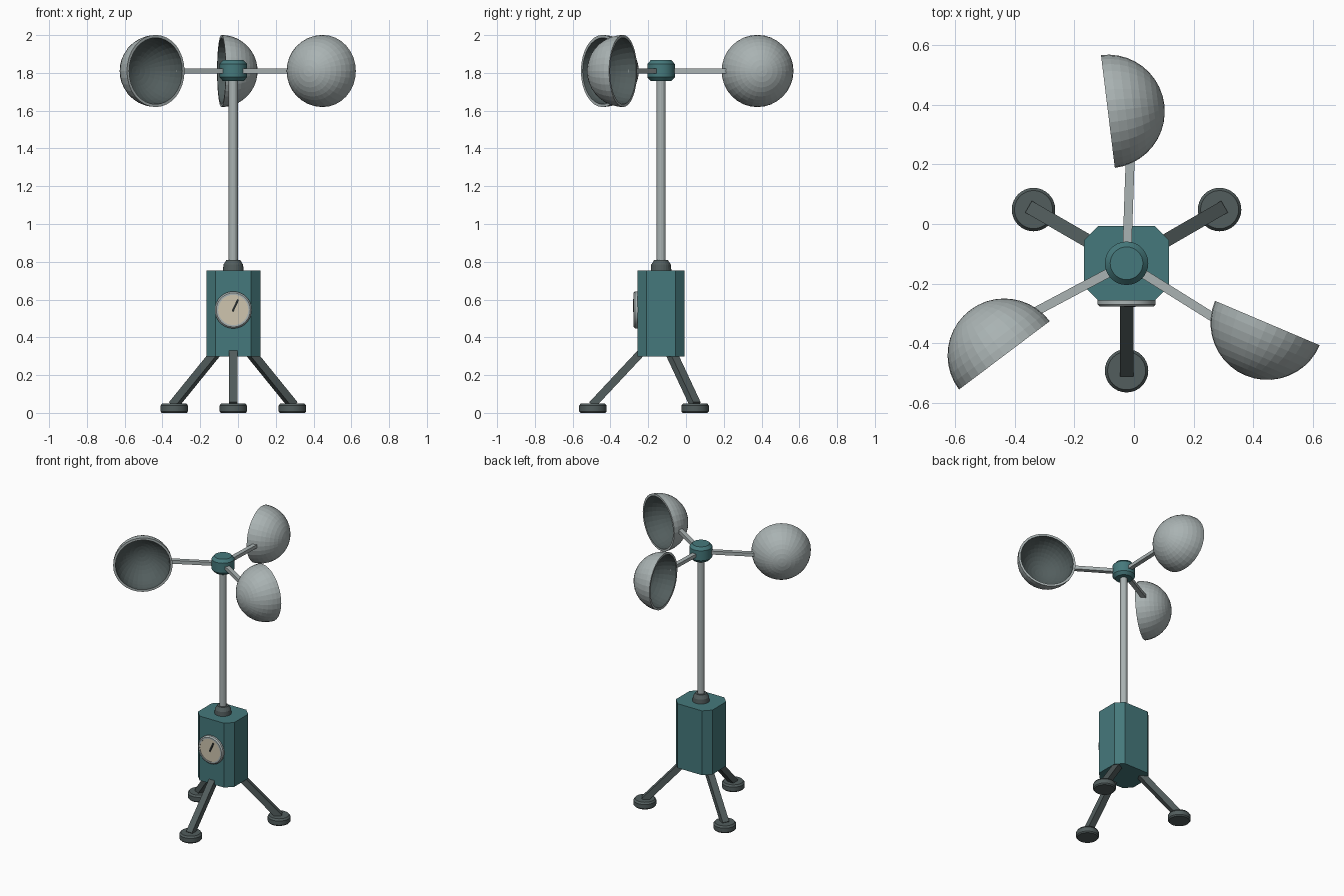
import bpy, bmesh
from math import sin, cos, pi, radians
from mathutils import Matrix, Vector

cube = bpy.data.objects.get("Cube")
if cube:
    bpy.data.objects.remove(cube, do_unlink=True)


def material(name, rgb):
    m = bpy.data.materials.new(name)
    m.use_nodes = True
    m.diffuse_color = (*rgb, 1)
    m.node_tree.nodes["Principled BSDF"].inputs["Base Color"].default_value = (*rgb, 1)
    return m


TEAL = material("teal paint", (0.06, 0.19, 0.2))
METAL = material("light grey metal", (0.40, 0.45, 0.45))
DARK = material("dark grey", (0.085, 0.11, 0.11))
CREAM = material("cream dial", (0.62, 0.56, 0.43))
INK = material("black ink", (0.02, 0.025, 0.025))

AXIS = Vector((-0.025, -0.132, 0))   # vertical axis of the mast
ARM_Z = 1.81


def finish(name, bm, mats, smooth=False):
    bmesh.ops.recalc_face_normals(bm, faces=bm.faces)
    mesh = bpy.data.meshes.new(name)
    bm.to_mesh(mesh)
    bm.free()
    for m in mats:
        mesh.materials.append(m)
    ob = bpy.data.objects.new(name, mesh)
    bpy.context.collection.objects.link(ob)
    if smooth:
        bpy.ops.object.select_all(action='DESELECT')
        ob.select_set(True)
        bpy.context.view_layer.objects.active = ob
        bpy.ops.object.shade_smooth_by_angle(angle=radians(30))
    return ob


def lathe(profile, sides, matrix):
    """Spin a closed (radius, height) outline that starts and ends on the axis."""
    bm = bmesh.new()
    verts = [bm.verts.new((r, 0, h)) for r, h in profile]
    edges = [bm.edges.new(p) for p in zip(verts, verts[1:])]
    bmesh.ops.spin(bm, geom=verts + edges, cent=(0, 0, 0), axis=(0, 0, 1),
                   angle=2 * pi, steps=sides, use_merge=True)
    bmesh.ops.remove_doubles(bm, verts=bm.verts, dist=0.0001)
    bm.transform(matrix)
    return bm


def turned(name, profile, sides, mat, matrix, smooth=False):
    outline = [(0, profile[0][1])] + profile + [(0, profile[-1][1])]
    return finish(name, lathe(outline, sides, matrix), [mat], smooth)


def bar(name, start, end, width, depth, mat):
    """Square bar between two points."""
    d = end - start
    x = d.normalized()
    y = Vector((0, 0, 1)).cross(x).normalized()
    rot = Matrix((x, y, x.cross(y))).transposed().to_4x4()
    bm = bmesh.new()
    bmesh.ops.create_cube(bm, size=1)
    bm.transform(Matrix.Translation((start + end) / 2) @ rot
                 @ Matrix.Diagonal((d.length, width, depth, 1)))
    return finish(name, bm, [mat])


def polar(angle, radius, z):
    a = radians(angle)
    return AXIS + Vector((radius * cos(a), radius * sin(a), z))


# Housing: box with chamfered vertical corners
bm = bmesh.new()
bmesh.ops.create_cube(bm, size=1)
bm.transform(Matrix.Translation(AXIS + Vector((0, 0, 0.527)))
             @ Matrix.Diagonal((0.286, 0.25, 0.455, 1)))
upright = [e for e in bm.edges if abs(e.verts[0].co.z - e.verts[1].co.z) > 0.1]
bmesh.ops.bevel(bm, geom=upright, offset=0.048, segments=1, affect='EDGES')
finish("housing", bm, [TEAL])

# Mast, collar and hub
at_axis = Matrix.Translation(AXIS)
turned("collar", [(0.055, 0.75), (0.052, 0.785), (0.036, 0.81)], 24, DARK, at_axis)
turned("mast", [(0.024, 0.77), (0.024, 1.78)], 16, METAL, at_axis)
turned("hub", [(0.055, 1.757), (0.073, 1.777), (0.073, 1.847), (0.055, 1.867)],
       32, TEAL, at_axis, True)

# Dial on the front of the housing
front = Matrix.Translation(AXIS + Vector((0, -0.12, 0.545))) @ Matrix.Rotation(pi / 2, 4, 'X')
turned("dial_bezel", [(0.098, 0), (0.098, 0.018), (0.09, 0.026), (0.08, 0.026), (0.08, 0.02)],
       32, METAL, front, True)
turned("dial_face", [(0.08, 0.016), (0.08, 0.023)], 32, CREAM, front)
bm = bmesh.new()
bmesh.ops.create_cube(bm, size=1)
bm.transform(front @ Matrix.Rotation(radians(-25), 4, 'Z')
             @ Matrix.Translation((0, 0.026, 0.025)) @ Matrix.Diagonal((0.011, 0.07, 0.005, 1)))
finish("dial_needle", bm, [INK])

# Three legs with round feet
for side, angle in (("front", -90), ("left", 30), ("right", 150)):
    bar(side + "_leg", polar(angle, 0.365, 0.042), polar(angle, 0.1, 0.325), 0.045, 0.042, DARK)
    turned(side + "_foot", [(0.066, 0), (0.073, 0.008), (0.073, 0.038), (0.064, 0.05)],
           32, DARK, Matrix.Translation(polar(angle, 0.361, 0)), True)

# Three hollow hemispherical cups on arms
OUTER, INNER, RINGS = 0.191, 0.176, 10
quarter = [pi / 2 * i / RINGS for i in range(RINGS + 1)]
shell = [(OUTER * cos(t), OUTER * sin(t)) for t in reversed(quarter)]
shell += [(INNER * cos(t), INNER * sin(t)) for t in quarter]
for side, angle in (("back", 97), ("right", 217), ("left", 337)):
    centre = polar(angle, 0.514, ARM_Z)
    bulge = polar(angle - 90, 1, 0) - AXIS
    place = Matrix.Translation(centre) @ bulge.to_track_quat('Z', 'Y').to_matrix().to_4x4()
    bm = lathe(shell, 32, place)
    for f in bm.faces:
        if all((v.co - centre).length < INNER + 0.005 for v in f.verts):
            f.material_index = 1
    finish(side + "_cup", bm, [METAL, DARK])
    bar(side + "_arm", polar(angle - 9, 0.03, ARM_Z), polar(angle - 9, 0.346, ARM_Z),
        0.03, 0.024, METAL)
